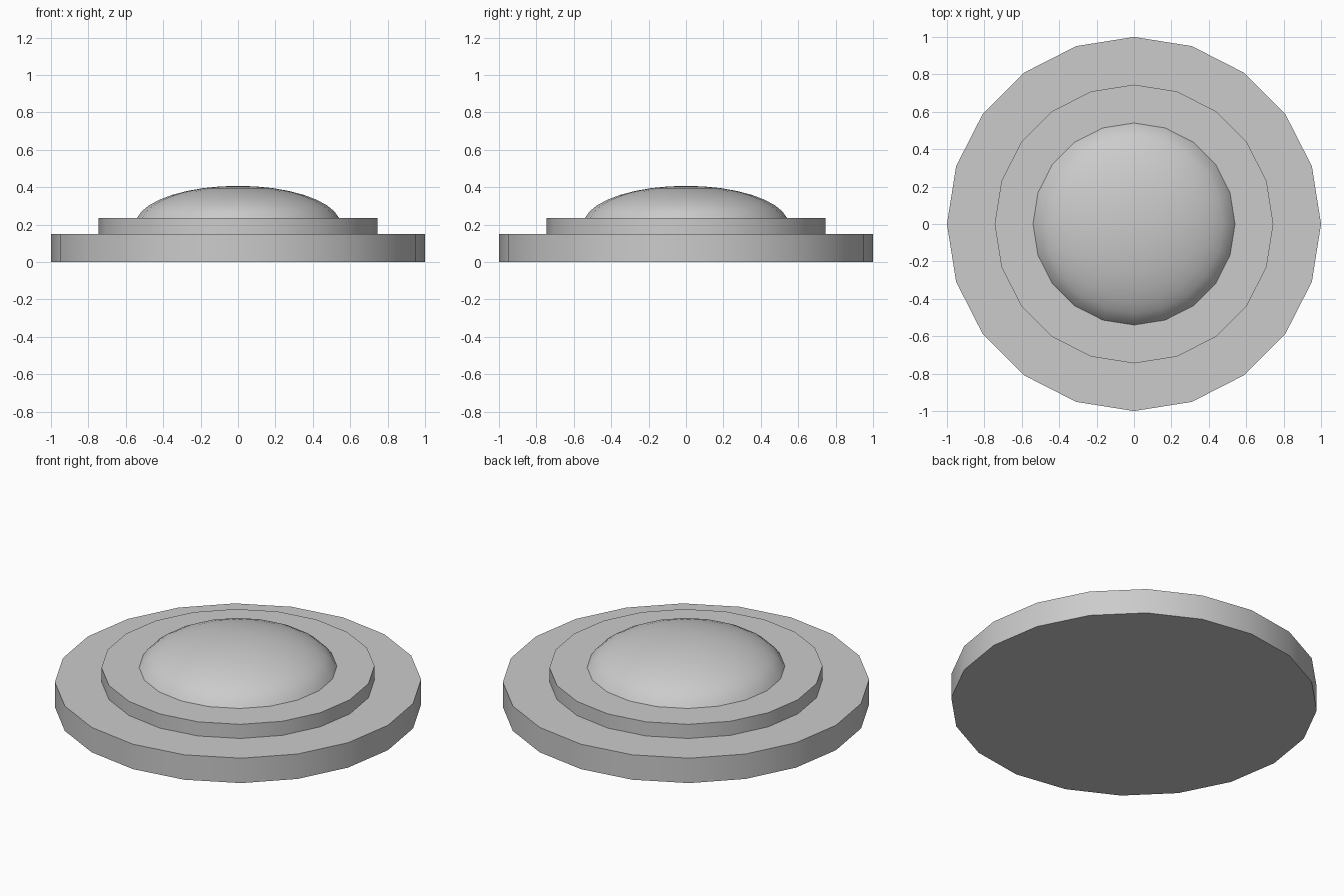
import bpy, bmesh, math

if "Cube" in bpy.data.objects:
    bpy.data.objects.remove(bpy.data.objects["Cube"])

SIDES = 20


def lathe(name, profile):
    """Revolve (radius, height) points around z; radius 0 closes to a pole."""
    bm = bmesh.new()
    verts = [bm.verts.new((r, 0, z)) for r, z in profile]
    edges = [bm.edges.new(pair) for pair in zip(verts, verts[1:])]
    bmesh.ops.spin(bm, geom=verts + edges, cent=(0, 0, 0), axis=(0, 0, 1),
                   angle=math.tau, steps=SIDES, use_duplicate=False)
    bmesh.ops.remove_doubles(bm, verts=bm.verts, dist=1e-4)
    bmesh.ops.recalc_face_normals(bm, faces=bm.faces)
    # Make sure normals point outward: the topmost face must look up
    top = max(bm.faces, key=lambda f: f.calc_center_median().z)
    if top.normal.z < 0:
        bmesh.ops.reverse_faces(bm, faces=bm.faces)
    mesh = bpy.data.meshes.new(name)
    bm.to_mesh(mesh)
    bm.free()
    obj = bpy.data.objects.new(name, mesh)
    bpy.context.collection.objects.link(obj)
    bpy.ops.object.select_all(action='DESELECT')
    obj.select_set(True)
    bpy.context.view_layer.objects.active = obj
    bpy.ops.object.shade_smooth_by_angle(angle=math.radians(30))
    return obj


# Wide bottom plate, with its rim running in under the step
lathe("base_plate", [(0, 0), (1, 0), (1, 0.15), (0.745, 0.15)])

# Narrower raised ring
lathe("raised_step", [(0.745, 0.15), (0.745, 0.235), (0.54, 0.235)])

# Shallow dome: upper part of a flattened sphere centred just below the step top
A, B, ZC, RINGS = 0.548, 0.207, 0.2, 8
start = math.asin((0.235 - ZC) / B)
angles = [start + (math.pi / 2 - start) * i / RINGS for i in range(RINGS)]
dome = [(A * math.cos(t), ZC + B * math.sin(t)) for t in angles]
dome[0] = (0.54, 0.235)
lathe("dome", dome + [(0, ZC + B)])
